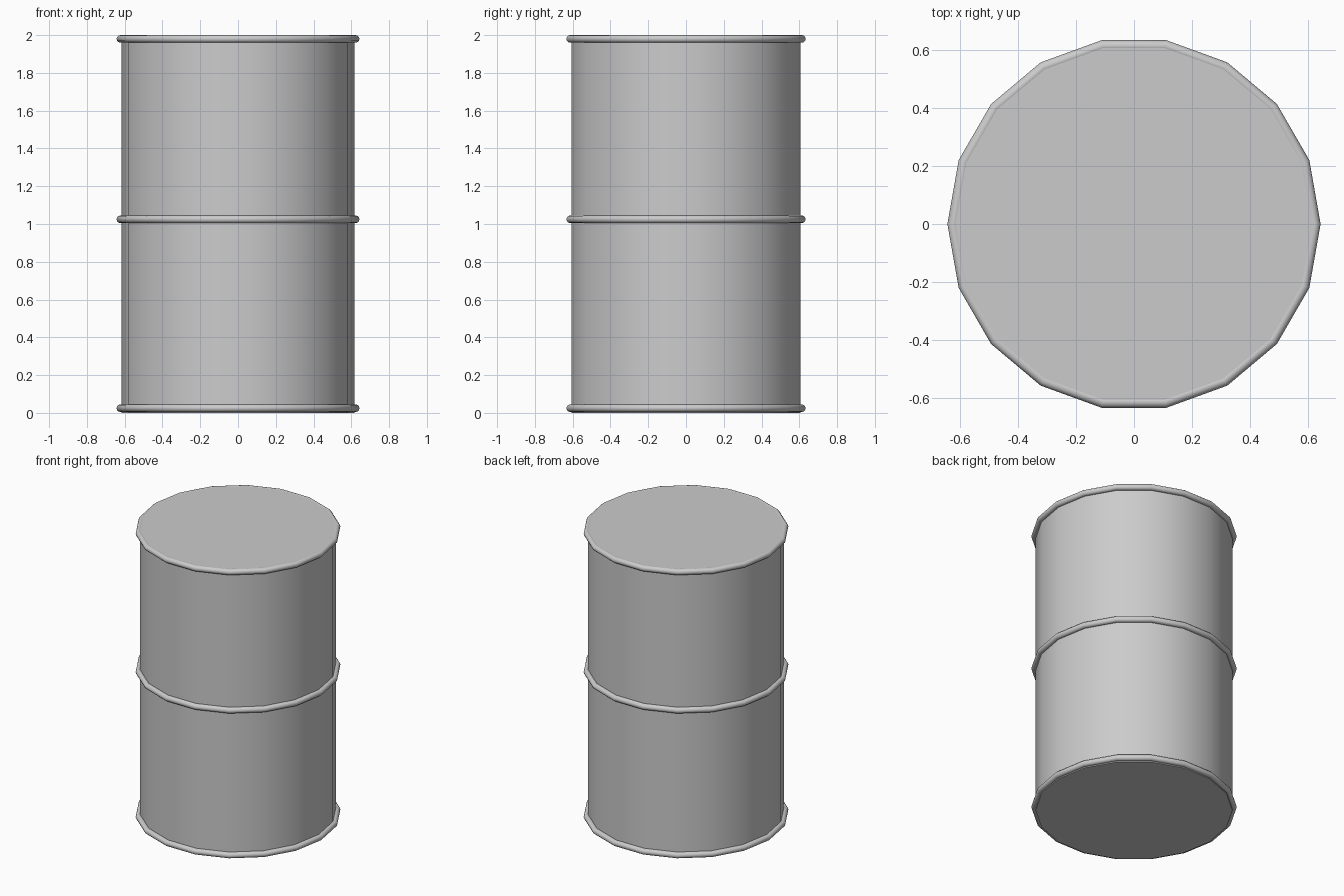
import bpy
from math import radians

if "Cube" in bpy.data.objects:
    bpy.data.objects.remove(bpy.data.objects["Cube"])

SIDES = 18


def smooth(obj, angle):
    bpy.ops.object.shade_smooth_by_angle(angle=radians(angle))


# Drum body with flat lids
bpy.ops.mesh.primitive_cylinder_add(vertices=SIDES, radius=0.616, depth=1.998,
                                    location=(0, 0, 0.999))
body = bpy.context.object
body.name = "drum_body"
# put a corner of the polygon on the x axis
body.rotation_euler.z = radians(90)
bpy.ops.object.transform_apply(location=False, rotation=True, scale=False)
smooth(body, 40)

# Rolled hoops at the bottom, middle and top
for name, z in (("bottom_hoop", 0.025), ("middle_hoop", 1.025), ("top_hoop", 1.98)):
    bpy.ops.mesh.primitive_torus_add(major_segments=SIDES, minor_segments=12,
                                     major_radius=0.623, minor_radius=0.02,
                                     location=(0, 0, z))
    hoop = bpy.context.object
    hoop.name = name
    smooth(hoop, 40)
